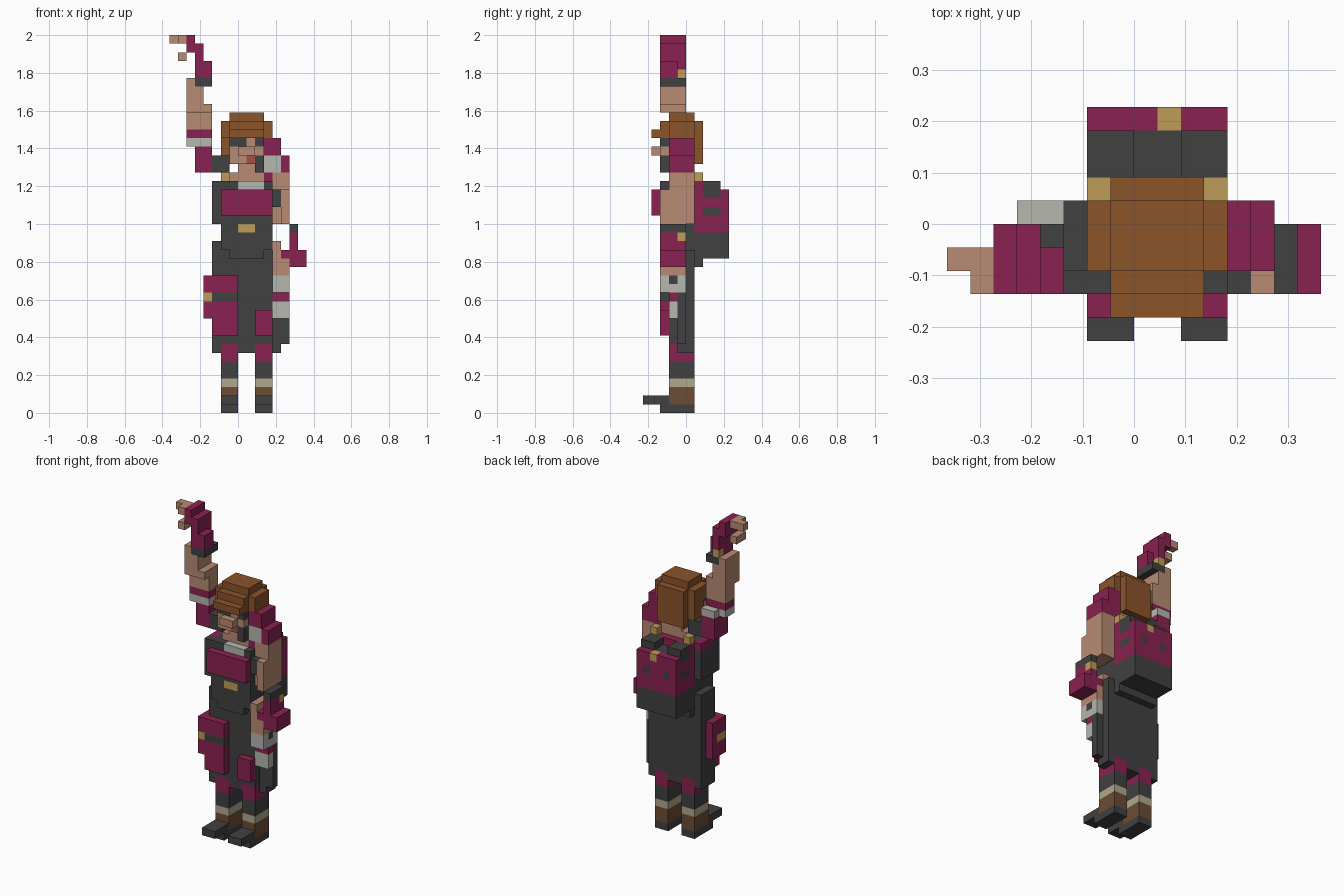
import bpy
import bmesh
from mathutils import Vector

cube = bpy.data.objects.get("Cube")
if cube:
    bpy.data.objects.remove(cube, do_unlink=True)

U = 1 / 22  # edge of one block


def linear(c):
    c /= 255
    return c / 12.92 if c <= 0.04045 else ((c + 0.055) / 1.055) ** 2.4


PALETTE = {
    "maroon": (138, 34, 81), "charcoal": (65, 65, 65), "skin": (184, 139, 115),
    "auburn": (139, 83, 42), "gold": (190, 158, 88), "pale_grey": (182, 183, 176),
    "cream": (176, 168, 142), "leather": (108, 77, 52), "lip_red": (165, 78, 74),
}
MATS = {}
for name, rgb in PALETTE.items():
    mat = bpy.data.materials.new(name)
    mat.use_nodes = True
    col = [linear(c) for c in rgb] + [1]
    mat.diffuse_color = col
    bsdf = mat.node_tree.nodes["Principled BSDF"]
    bsdf.inputs["Base Color"].default_value = col
    bsdf.inputs["Roughness"].default_value = 0.9
    MATS[name] = mat

cells = {}  # block position -> (part, colour)


def box(part, colour, x0, x1, y0, y1, z0, z1):
    """Fill a block range; later boxes replace earlier ones."""
    for x in range(x0, x1):
        for y in range(y0, y1):
            for z in range(z0, z1):
                cells[x, y, z] = (part, colour)


# Legs, boots and upturned shoes
for side, x in (("right", -2), ("left", 2)):
    leg, shoe = side + "_leg", side + "_shoe"
    box(leg, "maroon", x, x + 2, -2, 1, 6, 8)
    box(leg, "charcoal", x, x + 2, -2, 1, 4, 6)
    box(leg, "cream", x, x + 2, -2, 1, 3, 4)
    box(leg, "leather", x, x + 2, -2, 1, 1, 3)
    box(shoe, "charcoal", x, x + 2, -3, 1, 0, 1)
    box(shoe, "charcoal", x, x + 2, -5, -2, 1, 2)

# Skirt with side flaps and hem
box("skirt", "charcoal", -2, 4, -2, 1, 8, 22)
box("skirt", "charcoal", -3, -2, -2, 1, 7, 20)
box("skirt", "charcoal", 4, 5, -1, 1, 7, 19)
box("skirt", "charcoal", 5, 6, -1, 0, 8, 16)
box("skirt", "charcoal", 0, 2, -2, 1, 7, 8)

# Hip pouches
box("right_pouch", "maroon", -3, 0, -3, -2, 9, 16)
box("right_pouch", "maroon", -4, -3, -3, 0, 11, 16)
box("right_pouch", "charcoal", -3, 0, -3, -2, 13, 14)
box("right_pouch", "gold", -4, -3, -3, -1, 13, 14)
box("left_pouch", "maroon", 2, 4, -3, -2, 9, 12)

# Belt and buckle
box("belt", "charcoal", -2, 4, -3, -2, 19, 22)
box("belt", "charcoal", -1, 3, -3, -2, 18, 19)
box("belt", "gold", 0, 2, -3, -2, 21, 22)

# Torso, collar and chest plate
box("torso", "charcoal", -3, 4, -3, 1, 22, 27)
box("torso", "maroon", -3, -2, -2, 1, 26, 27)
box("torso", "pale_grey", 0, 3, -3, -1, 26, 27)
box("torso", "charcoal", 4, 5, -3, -2, 24, 26)
box("chest_plate", "maroon", -2, 4, -4, -3, 23, 26)

# Neck and head
box("head", "skin", -1, 3, -2, 1, 27, 28)
box("head", "skin", 0, 3, -2, 1, 28, 29)
box("head", "skin", -1, 3, -3, 1, 29, 32)
box("head", "charcoal", -1, 1, -3, -2, 31, 32)
box("head", "charcoal", 2, 3, -3, -2, 31, 32)
box("head", "charcoal", 2, 3, -3, -2, 28, 30)
box("head", "lip_red", 1, 2, -3, -2, 29, 30)
box("nose", "skin", 0, 2, -4, -3, 30, 31)

# Layered hair
box("hair", "auburn", -1, 3, -2, 1, 34, 35)
box("hair", "auburn", -2, 4, -2, 1, 32, 34)
box("hair", "auburn", -1, 3, -3, 2, 33, 34)
box("hair", "auburn", -1, 3, -4, 2, 32, 33)
box("hair", "auburn", -1, 3, 1, 2, 29, 32)
for x in (-2, 3):
    box("hair", "auburn", x, x + 1, -1, 1, 30, 32)

# Raised right arm: shoulder, sleeve, cuff, forearm
box("right_arm", "charcoal", -3, -1, -2, 1, 28, 30)
box("right_arm", "maroon", -5, -3, -2, 1, 28, 31)
box("right_arm", "pale_grey", -6, -3, -2, 0, 31, 32)
box("right_arm", "pale_grey", -5, -3, 0, 1, 31, 32)
box("right_arm", "maroon", -6, -3, -2, 0, 32, 33)
box("right_arm", "skin", -6, -3, -2, 0, 33, 35)
box("right_arm", "skin", -6, -3, -3, 0, 35, 36)
box("right_arm", "skin", -6, -4, -3, 0, 36, 39)

# Right glove and fingers
box("right_glove", "charcoal", -5, -3, -3, 0, 38, 39)
box("right_glove", "maroon", -5, -3, -3, -1, 39, 41)
box("right_glove", "gold", -5, -4, -1, 0, 39, 40)
box("right_glove", "maroon", -5, -4, -3, 0, 40, 43)
box("right_glove", "maroon", -6, -5, -3, 0, 42, 44)
box("right_fingers", "skin", -8, -6, -2, -1, 43, 44)
box("right_fingers", "skin", -7, -6, -3, -2, 43, 44)
box("right_fingers", "skin", -7, -6, -3, -1, 41, 42)

# Left shoulder and upper arm
box("left_arm", "skin", 4, 6, -2, 1, 22, 28)
box("left_arm", "skin", 5, 6, -3, -2, 22, 26)
box("left_shoulder", "maroon", 3, 5, -2, 1, 30, 32)
box("left_shoulder", "maroon", 3, 6, -2, 1, 28, 30)
box("left_shoulder", "pale_grey", 3, 5, -2, -1, 28, 30)
box("left_shoulder", "maroon", 3, 4, -2, 1, 27, 28)

# Left forearm brace hanging beside the hip
box("left_forearm", "skin", 4, 5, -3, 0, 19, 20)
box("left_forearm", "skin", 4, 6, -3, 0, 16, 19)
box("left_brace", "pale_grey", 4, 6, -3, 0, 14, 16)
box("left_brace", "charcoal", 5, 6, -2, -1, 15, 16)
box("left_brace", "maroon", 4, 6, -2, -1, 13, 14)
box("left_brace", "pale_grey", 4, 6, -2, -1, 11, 13)

# Left glove
box("left_glove", "charcoal", 6, 7, -3, 0, 21, 22)
box("left_glove", "maroon", 6, 7, -3, 0, 19, 21)
box("left_glove", "gold", 6, 7, -1, 0, 20, 21)
box("left_glove", "maroon", 5, 8, -3, 0, 18, 19)
box("left_glove", "maroon", 6, 8, -3, 0, 17, 18)

# Backpack with straps, stripes and clasp
box("backpack", "maroon", -2, 4, 1, 5, 21, 26)
box("backpack", "maroon", -2, 4, 1, 2, 26, 27)
box("backpack", "charcoal", -2, 4, 1, 5, 18, 21)
box("backpack", "charcoal", -2, 4, 1, 2, 17, 18)
box("backpack", "charcoal", -2, 4, 2, 4, 25, 26)
box("backpack", "charcoal", -2, 4, 2, 4, 23, 24)
box("backpack", "gold", 1, 2, 4, 5, 25, 26)
for x in (-2, 2):
    box("backpack", "charcoal", x, x + 2, 2, 4, 26, 27)
for x in (-1, 2):
    box("backpack", "charcoal", x, x + 1, 4, 5, 23, 24)
for x in (-2, 3):
    box("pack_strap", "gold", x, x + 1, 1, 2, 27, 28)

# Skin the exposed block sides of every part
parts = {}
for pos, (part, colour) in cells.items():
    parts.setdefault(part, []).append((pos, colour))

for part, blocks in parts.items():
    bm = bmesh.new()
    slots = sorted({c for _, c in blocks})
    for pos, colour in blocks:
        p = Vector(pos)
        for axis in range(3):
            u, v = Vector((0, 0, 0)), Vector((0, 0, 0))
            u[(axis + 1) % 3] = v[(axis + 2) % 3] = 1
            for step in (-1, 1):
                n = list(pos)
                n[axis] += step
                if tuple(n) in cells:
                    continue
                o = p.copy()
                o[axis] += step > 0
                ring = [o, o + u, o + u + v, o + v][::step]
                face = bm.faces.new([bm.verts.new(q * U) for q in ring])
                face.material_index = slots.index(colour)
    bmesh.ops.remove_doubles(bm, verts=bm.verts, dist=1e-4)
    # Merge coplanar squares of one colour
    bmesh.ops.dissolve_limit(bm, angle_limit=0.01, verts=bm.verts, edges=bm.edges,
                             delimit={'MATERIAL'})
    mesh = bpy.data.meshes.new(part)
    bm.to_mesh(mesh)
    bm.free()
    for c in slots:
        mesh.materials.append(MATS[c])
    bpy.context.collection.objects.link(bpy.data.objects.new(part, mesh))
